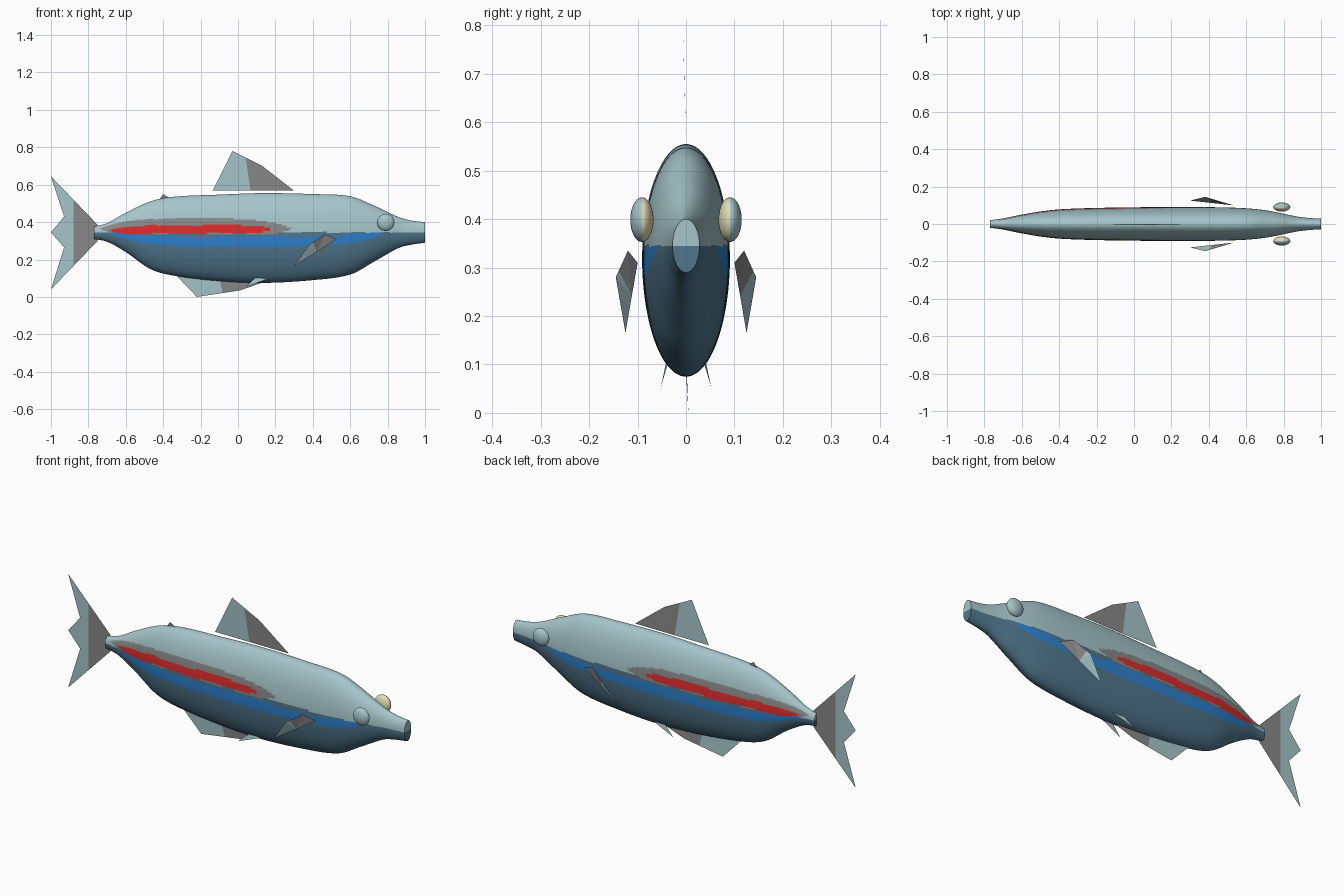
import bpy, bmesh, math
from mathutils import Vector

if "Cube" in bpy.data.objects:
    bpy.data.objects.remove(bpy.data.objects["Cube"])


def make_material(name, rgb):
    m = bpy.data.materials.new(name)
    m.use_nodes = True
    m.diffuse_color = (*rgb, 1)
    m.node_tree.nodes["Principled BSDF"].inputs["Base Color"].default_value = (*rgb, 1)
    return m


SILVER = make_material("pale silver blue", (0.38, 0.56, 0.59))
SLATE = make_material("dark slate blue", (0.08, 0.18, 0.26))
GREY = make_material("grey", (0.25, 0.25, 0.25))
RED = make_material("red", (0.72, 0.025, 0.025))
BLUE = make_material("bright blue", (0.025, 0.22, 0.62))
CREAM = make_material("cream", (0.75, 0.72, 0.46))


def finish(name, bm, materials, smooth=False):
    mesh = bpy.data.meshes.new(name)
    bm.to_mesh(mesh)
    bm.free()
    for m in materials:
        mesh.materials.append(m)
    ob = bpy.data.objects.new(name, mesh)
    bpy.context.collection.objects.link(ob)
    if smooth:
        bpy.ops.object.select_all(action='DESELECT')
        ob.select_set(True)
        bpy.context.view_layer.objects.active = ob
        bpy.ops.object.shade_smooth_by_angle(angle=math.radians(40))
    return ob


# Body sections: x, top, bottom, half width
SECTIONS = [(-0.77, 0.375, 0.31, 0.02), (-0.70, 0.395, 0.295, 0.03),
            (-0.60, 0.45, 0.24, 0.05), (-0.47, 0.51, 0.15, 0.071),
            (-0.35, 0.535, 0.115, 0.081), (-0.1, 0.547, 0.085, 0.088),
            (0.13, 0.555, 0.075, 0.09), (0.4, 0.55, 0.09, 0.09),
            (0.6, 0.538, 0.12, 0.084), (0.73, 0.487, 0.19, 0.069),
            (0.86, 0.427, 0.262, 0.042), (0.93, 0.408, 0.28, 0.033),
            (1.0, 0.4, 0.29, 0.028)]


def section(x):
    """Smooth interpolation of the body sections."""
    i = max(k for k in range(len(SECTIONS) - 1) if SECTIONS[k][0] <= x + 1e-6)

    def slope(k, c):
        a, b = SECTIONS[max(k - 1, 0)], SECTIONS[min(k + 1, len(SECTIONS) - 1)]
        return (b[c] - a[c]) / (b[0] - a[0])

    p, q = SECTIONS[i], SECTIONS[i + 1]
    h = q[0] - p[0]
    t = (x - p[0]) / h
    return [p[c] * (2 * t**3 - 3 * t**2 + 1) + q[c] * (3 * t**2 - 2 * t**3)
            + h * (slope(i, c) * (t**3 - 2 * t**2 + t) + slope(i + 1, c) * (t**3 - t**2))
            for c in (1, 2, 3)]


def in_stripe(x, z, x0, x1, middle, half, power):
    u = (2 * x - x0 - x1) / (x1 - x0)
    return abs(u) < 1 and abs(z - middle) < half * (1 - abs(u)**power)


def body_colour(x, z):
    bend = 0.045 * ((x - 0.05) / 0.72)**4
    if in_stripe(x, z, -0.69, 0.185, 0.362 - 0.006 * (x < -0.5), 0.022, 8):
        return 3
    if in_stripe(x, z, -0.69, 0.78, 0.295 + bend, 0.026, 8):
        return 4
    if z > 0.338 and in_stripe(x, z, -0.74, 0.29, 0.365, 0.054, 4):
        return 2
    return 1 if z < 0.345 else 0


# Body with painted stripes
RINGS, SIDES = 220, 160
bm = bmesh.new()
rings = []
for i in range(RINGS + 1):
    x = -0.77 + 1.77 * i / RINGS
    top, bottom, half = section(x)
    ring = []
    for j in range(SIDES):
        a = math.tau * j / SIDES
        ring.append(bm.verts.new((x, half * math.cos(a),
                                  (top + bottom) / 2 + (top - bottom) / 2 * math.sin(a))))
    rings.append(ring)
for r, s in zip(rings, rings[1:]):
    for j in range(SIDES):
        k = (j + 1) % SIDES
        bm.faces.new((r[j], r[k], s[k], s[j]))
for ring in (rings[0], rings[-1]):
    centre = bm.verts.new((ring[0].co.x, 0, 0.345))
    for j in range(SIDES):
        bm.faces.new((ring[j], ring[(j + 1) % SIDES], centre))
bmesh.ops.recalc_face_normals(bm, faces=bm.faces)
for f in bm.faces:
    c = f.calc_center_median()
    f.material_index = body_colour(c.x, c.z)
finish("body", bm, [SILVER, SLATE, GREY, RED, BLUE], True)


def fin(name, points, cut=None, normal=(1, 0, 0)):
    """Thin fin; the side of the cut along the normal is grey."""
    bm = bmesh.new()
    bm.faces.new([bm.verts.new(p) for p in points])
    if cut is not None:
        cut, normal = Vector(cut), Vector(normal)
        bmesh.ops.bisect_plane(bm, geom=bm.verts[:] + bm.edges[:] + bm.faces[:],
                               plane_co=cut, plane_no=normal)
        bmesh.ops.triangulate(bm, faces=bm.faces[:])
        for f in bm.faces:
            f.material_index = int((f.calc_center_median() - cut).dot(normal) > 0)
    return finish(name, bm, [SILVER, GREY])


# Fins on the centre line
fin("tail_fin", [(-0.75, 0, 0.385), (-1, 0, 0.645), (-0.93, 0, 0.43), (-1, 0, 0.345),
                 (-0.93, 0, 0.265), (-1, 0, 0.04), (-0.75, 0, 0.30)], (-0.88, 0, 0.3))
fin("dorsal_fin", [(-0.135, 0, 0.568), (-0.03, -0.006, 0.78), (0.13, -0.004, 0.70),
                   (0.30, 0, 0.568)], (0.055, 0, 0.65), (1, 0, 0.15))
fin("adipose_fin", [(-0.42, 0, 0.52), (-0.40, 0, 0.55), (-0.36, 0, 0.525)], (-1, 0, 0))
fin("anal_fin", [(-0.34, 0, 0.125), (-0.22, 0.005, 0), (0.01, 0.003, 0.035),
                 (0.14, 0, 0.08), (-0.1, 0, 0.095)], (-0.09, 0, 0.06), (1, 0, 0.25))

# Paired fins and eyes
for side, s in (("left", 1), ("right", -1)):
    fin(side + "_pectoral_fin", [(0.30, s * 0.125, 0.165), (0.38, s * 0.145, 0.28),
                                 (0.465, s * 0.12, 0.335), (0.53, s * 0.10, 0.31)],
        (0.41, 0, 0.27), (1, 0, 0.4))
    fin(side + "_pelvic_fin", [(0.04, s * 0.052, 0.053), (0.09, s * 0.042, 0.10),
                               (0.17, s * 0.038, 0.10)])
    bm = bmesh.new()
    bmesh.ops.create_uvsphere(bm, u_segments=32, v_segments=20, radius=1)
    # poles point sideways so the pale inner half ends on a ring
    for v in bm.verts:
        x, y, z = v.co
        v.co = (0.79 + 0.046 * x, s * (0.091 + 0.024 * z), 0.399 + 0.046 * y)
    bmesh.ops.recalc_face_normals(bm, faces=bm.faces)
    for f in bm.faces:
        f.material_index = int(abs(f.calc_center_median().y) < 0.091)
    finish(side + "_eye", bm, [SILVER, CREAM], True)
